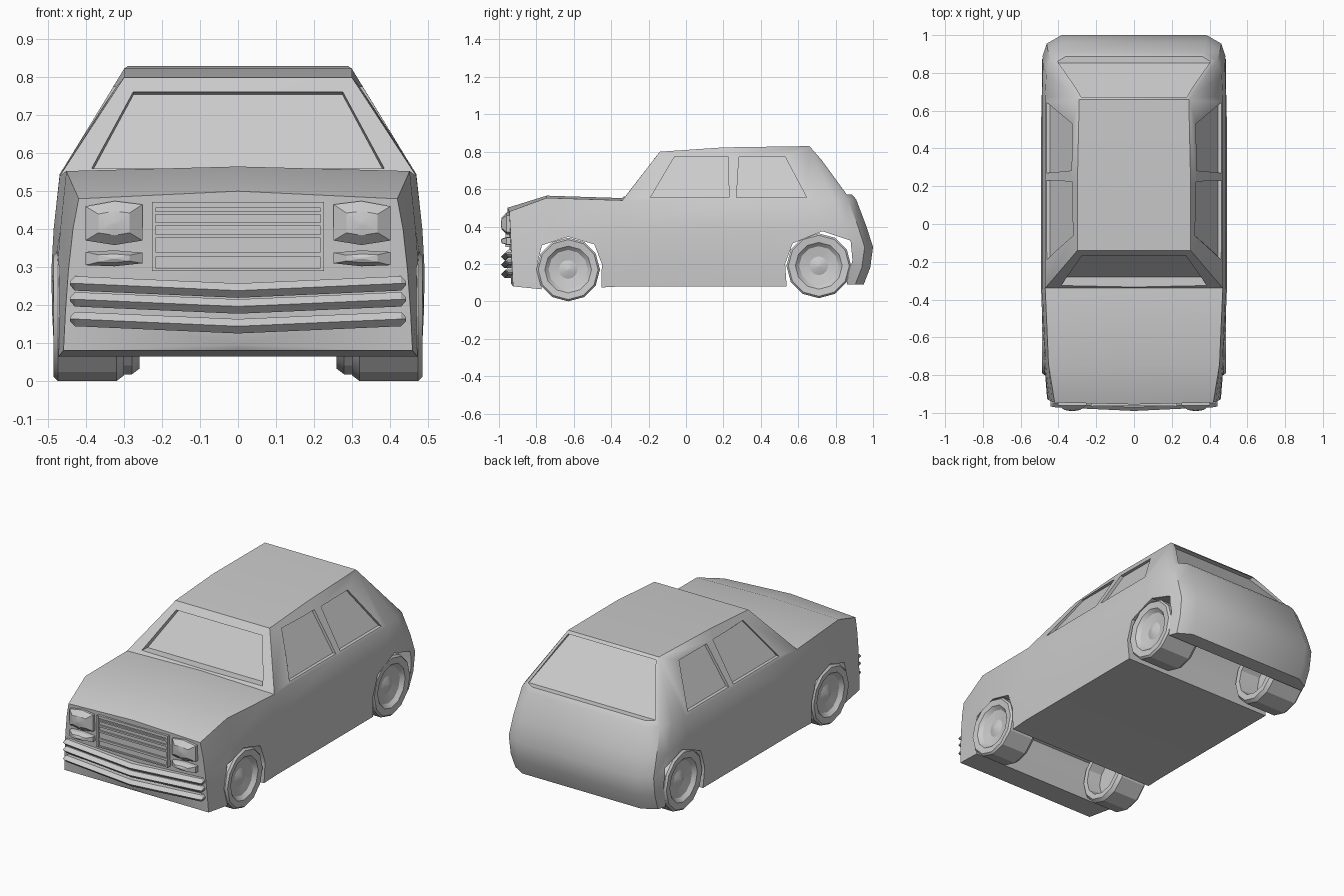
import bpy, bmesh, math

cube = bpy.data.objects.get("Cube")
if cube:
    bpy.data.objects.remove(cube)


def finish(name, bm, angle=None):
    bmesh.ops.recalc_face_normals(bm, faces=bm.faces)
    mesh = bpy.data.meshes.new(name)
    bm.to_mesh(mesh)
    bm.free()
    obj = bpy.data.objects.new(name, mesh)
    bpy.context.collection.objects.link(obj)
    if angle:
        smooth(obj, angle)
    return obj


def smooth(obj, angle):
    bpy.ops.object.select_all(action='DESELECT')
    obj.select_set(True)
    bpy.context.view_layer.objects.active = obj
    bpy.ops.object.shade_smooth_by_angle(angle=math.radians(angle))


def loft(name, loops, angle=None):
    """Closed solid through a series of equal-length loops."""
    bm = bmesh.new()
    rings = [[bm.verts.new(p) for p in loop] for loop in loops]
    n = len(rings[0])
    for a, b in zip(rings, rings[1:]):
        for i in range(n):
            j = (i + 1) % n
            bm.faces.new((a[i], a[j], b[j], b[i]))
    bm.faces.new(rings[0])
    bm.faces.new(rings[-1])
    return finish(name, bm, angle)


def cut(obj, cutter):
    cutter.hide_render = True
    mod = obj.modifiers.new("cut", 'BOOLEAN')
    mod.operation = 'DIFFERENCE'
    mod.solver = 'EXACT'
    mod.object = cutter
    bpy.context.view_layer.objects.active = obj
    bpy.ops.object.modifier_apply(modifier=mod.name)
    bpy.data.objects.remove(cutter)


# Body shell: half plan outlines stacked from sill to beltline
def outline(z, w, xf, yf, yr):
    plan = [(0, yf - 0.01), (xf, yf), (0.35 * xf + 0.65 * w, yf + 0.2),
            (w, -0.34), (w, 0.2), (w, 0.68), (w - 0.005, yr - 0.12),
            (w - 0.03, yr - 0.045), (w * 0.78, yr), (0, yr)]
    zs = z if isinstance(z, list) else [z] * len(plan)
    return [(x, y, h) for (x, y), h in zip(plan, zs)]


sill_z = [0.095, 0.08, 0.06] + [0.08] * 3 + [0.09] * 4
belt_z = [0.5, 0.48, 0.553, 0.54] + [0.545] * 6
rows = [outline(sill_z, 0.485, 0.46, -0.925, 0.95),
        outline(0.18, 0.49, 0.455, -0.93, 0.985),
        outline(0.29, 0.492, 0.447, -0.935, 1.0),
        outline(0.40, 0.486, 0.435, -0.94, 0.965),
        outline(belt_z, 0.47, 0.42, -0.945, 0.91)]

quads = []
for low, high in zip(rows, rows[1:]):
    for i in range(9):
        quads.append((low[i], low[i + 1], high[i + 1], high[i]))


def centre(p, lift=0):
    return (0, p[1], p[2] + lift)


# Floor and bonnet
sill, belt = rows[0], rows[-1]
for i in range(9):
    quads.append((sill[i], sill[i + 1], centre(sill[i + 1]), centre(sill[i])))
crown = [belt[0]] + [centre(p, 0.012) for p in belt[1:4]]
crown[1] = belt[0]
for i in range(3):
    quads.append((belt[i], belt[i + 1], crown[i + 1], crown[i]))

# Cabin pillars and roof
roof_a, roof_b, roof_c = (0.3, -0.14, 0.8), (0.3, 0.2, 0.823), (0.29, 0.66, 0.83)
roof = [roof_a, roof_b, roof_c, roof_c, roof_c, roof_c, centre(roof_c)]
for i in range(6):
    quads.append((belt[i + 3], belt[i + 4], roof[i + 1], roof[i]))
quads.append((belt[3], roof_a, centre(roof_a), crown[3]))
for a, b in ((roof_a, roof_b), (roof_b, roof_c)):
    quads.append((a, b, centre(b), centre(a)))

bm = bmesh.new()
shared = {}
for side in (1, -1):
    for quad in quads:
        corners = []
        for x, y, z in quad:
            key = (round(x * side, 4) + 0.0, round(y, 4), round(z, 4))
            if key not in shared:
                shared[key] = bm.verts.new(key)
            if shared[key] not in corners:
                corners.append(shared[key])
        if len(corners) > 2 and not bm.faces.get(corners):
            bm.faces.new(corners)
body = finish("car_body", bm)

# Wheel arches
front_arch = [(-0.77, -0.1), (-0.77, 0.06), (-0.795, 0.2), (-0.77, 0.3),
              (-0.63, 0.345), (-0.49, 0.305), (-0.45, 0.2), (-0.455, -0.1)]
rear_arch = [(0.86, -0.1), (0.86, 0.1), (0.89, 0.22), (0.88, 0.325),
             (0.73, 0.375), (0.57, 0.31), (0.53, 0.2), (0.55, -0.1)]
for arch in (front_arch, rear_arch):
    cut(body, loft("arch_cutter", [[(x, y, z) for y, z in arch] for x in (-0.7, 0.7)]))


# Recessed side windows
def side_x(z):
    return 0.47 - (z - 0.545) * 0.61


front_pane = [(-0.19, 0.555), (-0.06, 0.775), (0.225, 0.775), (0.23, 0.555)]
rear_pane = [(0.27, 0.555), (0.283, 0.772), (0.53, 0.772), (0.645, 0.555)]
for side in (1, -1):
    for pane in (front_pane, rear_pane):
        cut(body, loft("window_cutter", [
            [(side * (side_x(z) + d), y, z) for y, z in pane] for d in (-0.02, 0.1)]))


# Recessed windscreen and rear window
def pane_loop(low, high):
    (xl, yl, zl), (xh, yh, zh) = low, high
    return [(-xl, yl, zl), (xl, yl, zl), (xh, yh, zh), (-xh, yh, zh)]


cut(body, loft("windscreen_cutter", [
    pane_loop((0.4, -0.44, 0.56), (0.28, -0.27, 0.785)),
    pane_loop((0.38, -0.28, 0.56), (0.275, -0.14, 0.755))]))
cut(body, loft("rear_window_cutter", [
    pane_loop((0.405, 1.0, 0.57), (0.28, 0.8, 0.815)),
    pane_loop((0.405, 0.853, 0.57), (0.28, 0.645, 0.815))]))
smooth(body, 32)


# Wheels: lathe profile of (radius, x) from hub tip to inner cup
def wheel(name, side, y, radius, inner):
    profile = [(0.008, 0.468), (0.05, 0.452), (0.105, 0.462), (0.125, 0.482),
               (radius - 0.01, 0.486), (radius, 0.475), (radius, inner + 0.02),
               (radius - 0.015, inner), (0.125, inner), (0.115, 0.38), (0.01, 0.38)]
    loops = []
    for r, x in profile:
        loops.append([(side * x, y + r * math.sin(k * math.tau / 12),
                       (0.17 if y < 0 else 0.19) + r * math.cos(k * math.tau / 12))
                      for k in range(12)])
    loft(name, loops, 25)


for label, side in (("left", 1), ("right", -1)):
    wheel("front_" + label + "_wheel", side, -0.63, 0.17, 0.3)
    wheel("rear_" + label + "_wheel", side, 0.71, 0.173, 0.26)


def box(name, x0, x1, y0, y1, z0, z1):
    loft(name, [[(x0, y, z0), (x1, y, z0), (x1, y, z1), (x0, y, z1)] for y in (y0, y1)])


# Grille: backing panel, side rails and slats
box("grille_panel", -0.22, 0.22, -0.953, -0.93, 0.292, 0.468)
for label, x in (("left", 0.222), ("right", -0.222)):
    box("grille_rail_" + label, x - 0.005, x + 0.005, -0.965, -0.93, 0.29, 0.472)
for k, (z0, z1) in enumerate([(0.29, 0.297), (0.327, 0.34), (0.376, 0.386),
                              (0.408, 0.418), (0.438, 0.446), (0.456, 0.472)]):
    box(f"grille_slat_{k + 1}", -0.222, 0.222, -0.963, -0.93, z0, z1)


# Lamps: faceted domes shrinking towards the front
def lamp(name, side, shape, mid_z):
    loops = []
    for y, s in ((-0.92, 1), (-0.96, 1), (-0.985, 0.55), (-0.99, 0.1)):
        loops.append([(side * (0.327 + (x - 0.327) * s), y, mid_z + (z - mid_z) * s)
                      for x, z in shape])
    loft(name, loops, 20)


headlamp = [(0.252, 0.37), (0.325, 0.358), (0.402, 0.37),
            (0.402, 0.46), (0.325, 0.474), (0.252, 0.465)]
indicator = [(0.252, 0.31), (0.325, 0.302), (0.402, 0.305),
             (0.402, 0.34), (0.325, 0.344), (0.252, 0.338)]
for label, side in (("left", 1), ("right", -1)):
    lamp(label + "_headlamp", side, headlamp, 0.415)
    lamp(label + "_indicator", side, indicator, 0.323)

# Bumper: three bars sagging towards the middle
for label, z in (("upper", 0.257), ("middle", 0.215), ("lower", 0.163)):
    loops = []
    for x in (-0.443, -0.43, -0.2, 0, 0.2, 0.43, 0.443):
        t = abs(x) / 0.43
        half = 0.005 if t > 1 else 0.019
        mid = z - 0.019 * (1 - min(t, 1))
        y = -0.962 - 0.02 * (1 - min(t, 1))
        loops.append([(x, -0.91, mid - half), (x, y + 0.012, mid - half),
                      (x, y - half * 0.4, mid),
                      (x, y + 0.012, mid + half), (x, -0.91, mid + half)])
    loft(label + "_bumper_bar", loops, 20)
